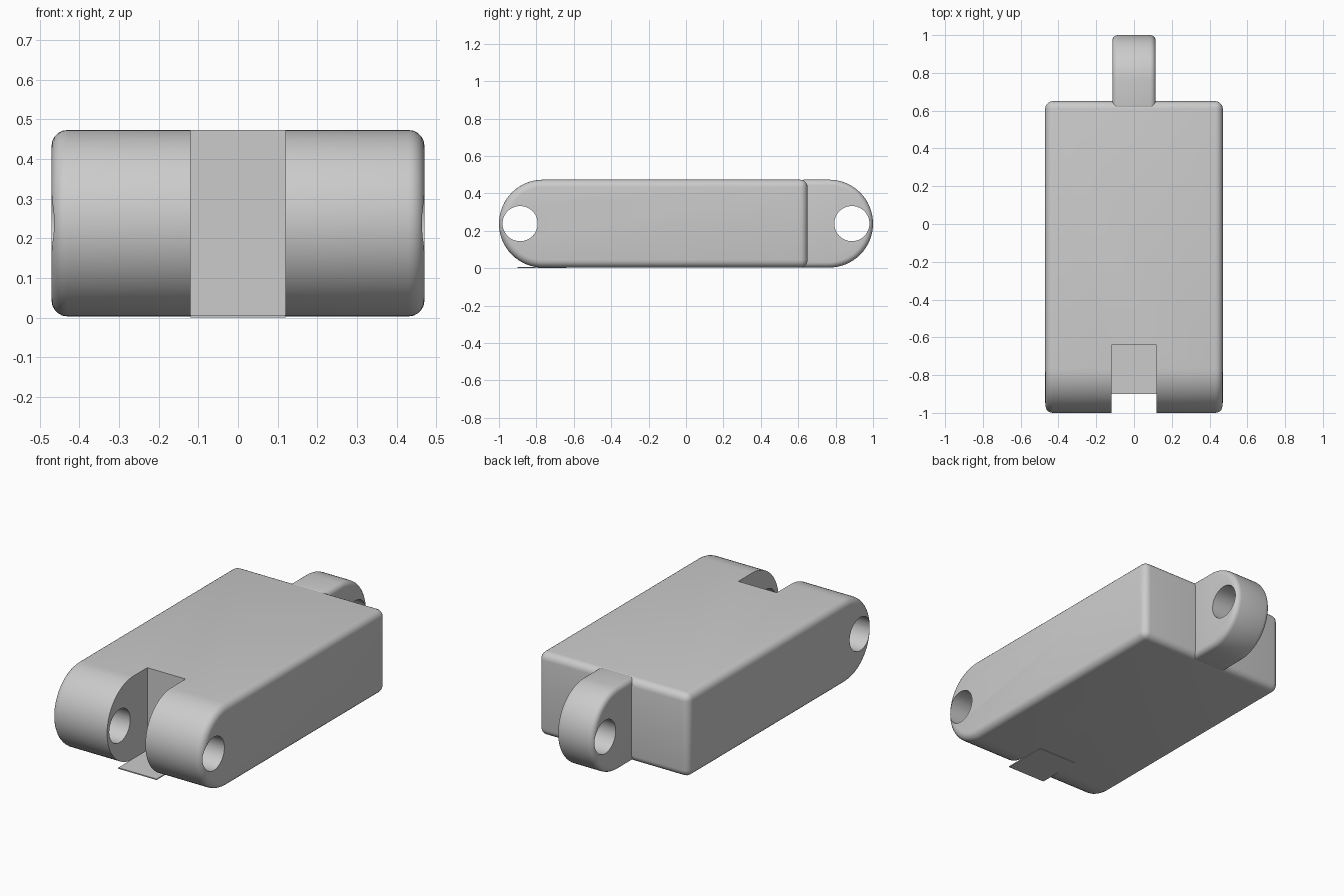
import bpy, bmesh
from math import pi, sin, cos, radians
from mathutils import Matrix

cube = bpy.data.objects.get("Cube")
if cube:
    bpy.data.objects.remove(cube, do_unlink=True)

BASE, HEIGHT = 0.003, 0.47
R = HEIGHT / 2
MID = BASE + R
PIN_Y, PIN_R = 0.887, 0.094

grey = bpy.data.materials.new("plain grey")
grey.use_nodes = True
colour = (0.6, 0.6, 0.6, 1)
grey.diffuse_color = colour
grey.node_tree.nodes["Principled BSDF"].inputs["Base Color"].default_value = colour


def make(name, bm):
    bmesh.ops.recalc_face_normals(bm, faces=bm.faces)
    mesh = bpy.data.meshes.new(name)
    bm.to_mesh(mesh)
    bm.free()
    mesh.materials.append(grey)
    ob = bpy.data.objects.new(name, mesh)
    bpy.context.collection.objects.link(ob)
    return ob


def box(name, x, y, z):
    bm = bmesh.new()
    bmesh.ops.create_cube(bm, size=1)
    for v in bm.verts:
        v.co = [lo + (c + 0.5) * (hi - lo) for c, (lo, hi) in zip(v.co, (x, y, z))]
    return make(name, bm)


def pin_cutter(y):
    bm = bmesh.new()
    bmesh.ops.create_cone(bm, cap_ends=True, segments=48, radius1=PIN_R, radius2=PIN_R, depth=2,
                          matrix=Matrix.Translation((0, y, MID)) @ Matrix.Rotation(pi / 2, 4, 'Y'))
    return make("pin_cutter", bm)


def rounded_slab(name, half_width, flat_y, tip_y, bevel):
    """Prism with one flat end and one half-round end, all rims softened."""
    way = 1 if tip_y > flat_y else -1
    centre = tip_y - way * R
    steps = 32
    profile = [(flat_y, BASE)]
    for i in range(steps + 1):
        a = -pi / 2 + pi * i / steps
        profile.append((centre + way * R * cos(a), MID + R * sin(a)))
    profile.append((flat_y, BASE + HEIGHT))
    bm = bmesh.new()
    face = bm.faces.new([bm.verts.new((-half_width, y, z)) for y, z in profile])
    grown = bmesh.ops.extrude_face_region(bm, geom=[face])["geom"]
    bmesh.ops.translate(bm, vec=(2 * half_width, 0, 0),
                        verts=[g for g in grown if isinstance(g, bmesh.types.BMVert)])
    ob = make(name, bm)
    mod = ob.modifiers.new("soft_rims", 'BEVEL')
    mod.width, mod.segments = bevel, 5
    mod.limit_method, mod.angle_limit = 'ANGLE', radians(40)
    return ob


def cut(ob, cutters):
    for cutter in cutters:
        mod = ob.modifiers.new("cut", 'BOOLEAN')
        mod.operation, mod.solver, mod.object = 'DIFFERENCE', 'EXACT', cutter
    bpy.context.view_layer.update()
    shape = bpy.data.meshes.new_from_object(ob.evaluated_get(bpy.context.evaluated_depsgraph_get()))
    ob.modifiers.clear()
    ob.data = shape
    for cutter in cutters:
        bpy.data.objects.remove(cutter, do_unlink=True)
    bpy.ops.object.select_all(action='DESELECT')
    ob.select_set(True)
    bpy.context.view_layer.objects.active = ob
    bpy.ops.object.shade_smooth_by_angle(angle=radians(32))


# Main block with front fork slot and pin hole
body = rounded_slab("body", 0.47, 0.65, -1, 0.04)
cut(body, [box("slot_cutter", (-0.12, 0.12), (-1.2, -0.64), (-0.2, 0.8)), pin_cutter(-PIN_Y)])

# Rear hinge tongue
tongue = rounded_slab("hinge_tongue", 0.115, 0.6, 1, 0.03)
cut(tongue, [pin_cutter(PIN_Y)])

# Thin floor plate under the slot
box("slot_floor", (-0.12, 0.12), (-0.9, -0.64), (0, 0.006))
